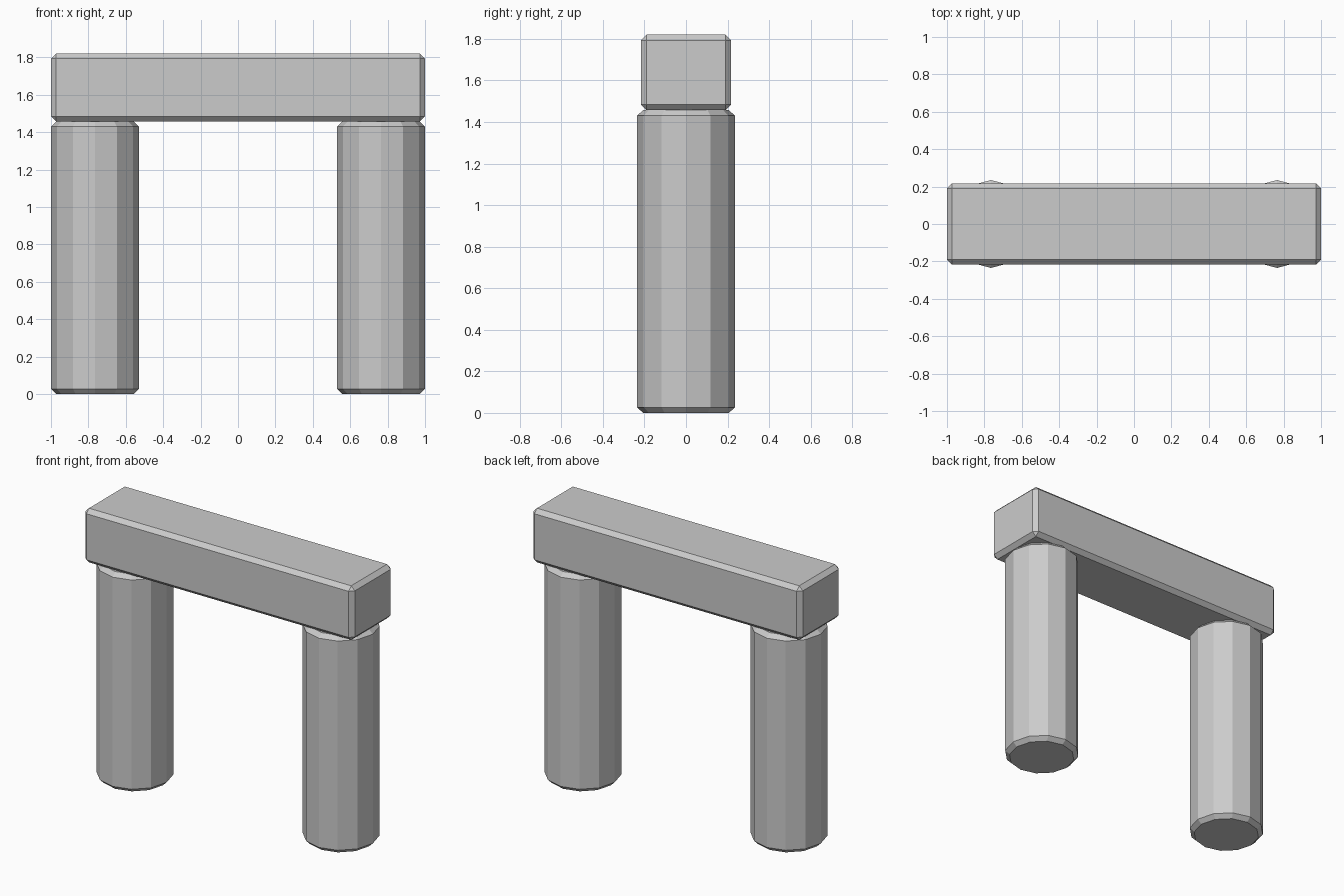
import bpy, bmesh
from math import pi
from mathutils import Matrix

if "Cube" in bpy.data.objects:
    bpy.data.objects.remove(bpy.data.objects["Cube"])

BEVEL = 0.027
BEAM_BOTTOM, TOP = 1.457, 1.82
RADIUS = 0.235


def finish(name, bm, edges, location):
    """Chamfer the given edges and turn the mesh into a flat-shaded object."""
    bmesh.ops.bevel(bm, geom=edges, offset=BEVEL, offset_type='OFFSET',
                    segments=1, profile=0.5, affect='EDGES')
    bmesh.ops.recalc_face_normals(bm, faces=bm.faces[:])
    mesh = bpy.data.meshes.new(name)
    bm.to_mesh(mesh)
    bm.free()
    obj = bpy.data.objects.new(name, mesh)
    obj.location = location
    bpy.context.collection.objects.link(obj)


# Twelve-sided columns, chamfered only around the end caps
for side, x in (("left", -1 + RADIUS), ("right", 1 - RADIUS)):
    bm = bmesh.new()
    bmesh.ops.create_cone(bm, cap_ends=True, segments=12, radius1=RADIUS,
                          radius2=RADIUS, depth=BEAM_BOTTOM)
    rims = [e for e in bm.edges
            if abs(e.verts[0].co.z - e.verts[1].co.z) < 1e-4]
    finish(side + "_column", bm, rims, (x, 0, BEAM_BOTTOM / 2))

# Lintel beam, chamfered on every edge
bm = bmesh.new()
bmesh.ops.create_cube(bm, size=1, matrix=Matrix.Diagonal(
    (2.0, 0.434, TOP - BEAM_BOTTOM, 1)))
finish("lintel_beam", bm, bm.edges[:], (0, 0, (TOP + BEAM_BOTTOM) / 2))
